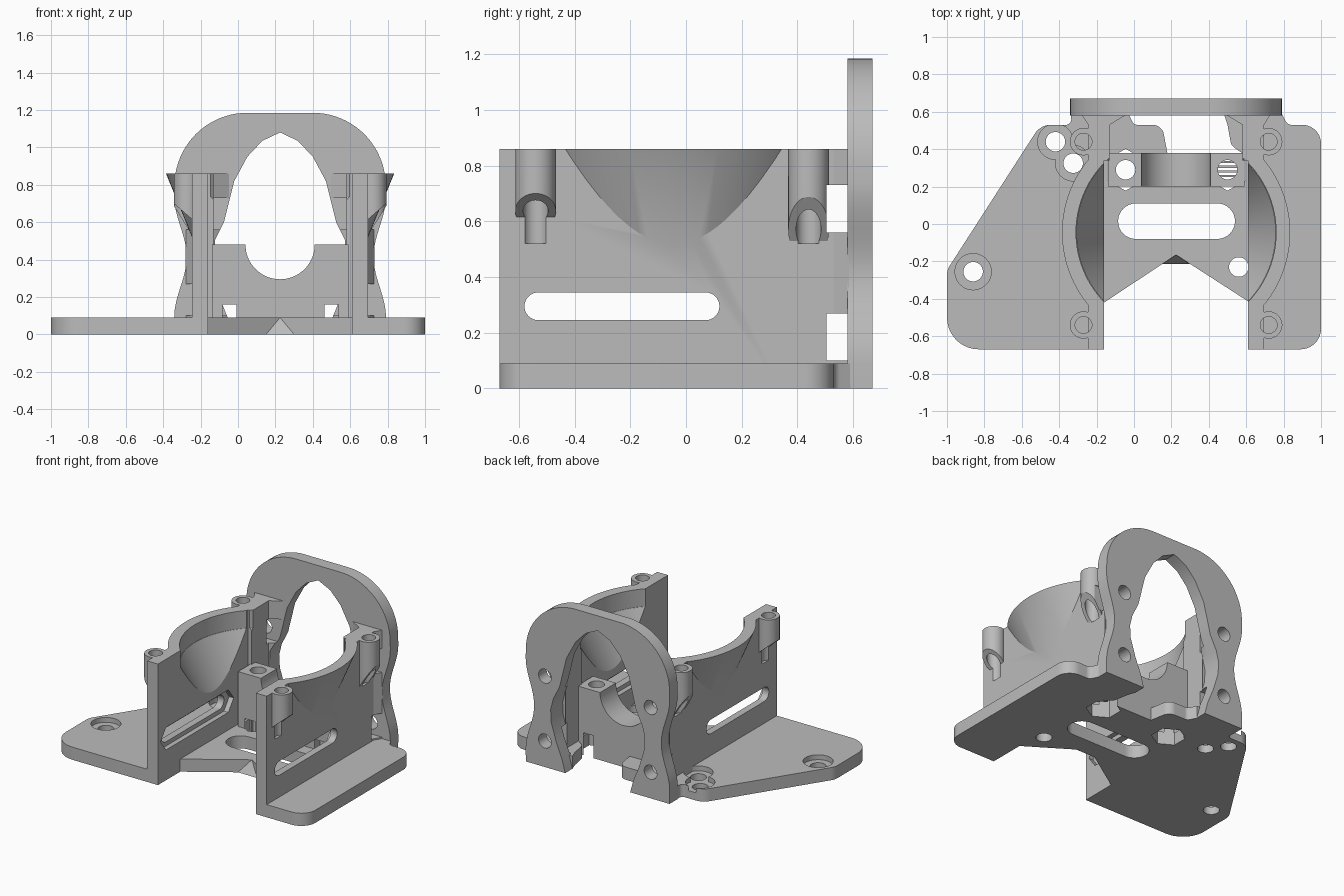
import bpy, bmesh, math
from mathutils import Vector

cube = bpy.data.objects.get("Cube")
if cube:
    bpy.data.objects.remove(cube)

grey = bpy.data.materials.new("plain grey")
grey.use_nodes = True
COLOUR = (0.5, 0.5, 0.5, 1)
grey.diffuse_color = COLOUR
grey.node_tree.nodes["Principled BSDF"].inputs["Base Color"].default_value = COLOUR
MID = 0.225          # symmetry plane of the housing
BORE_Y = -0.045      # centre of the round bore
AXES = {"x": lambda u, v, w: (w, u, v),
        "y": lambda u, v, w: (u, w, v),
        "z": lambda u, v, w: (u, v, w)}


def finish(name, bm):
    bmesh.ops.recalc_face_normals(bm, faces=bm.faces)
    mesh = bpy.data.meshes.new(name)
    bm.to_mesh(mesh)
    bm.free()
    mesh.materials.append(grey)
    ob = bpy.data.objects.new(name, mesh)
    bpy.context.collection.objects.link(ob)
    return ob


def prism(name, pts, axis, a, b):
    bm = bmesh.new()
    face = bm.faces.new([bm.verts.new(AXES[axis](u, v, a)) for u, v in pts])
    ext = bmesh.ops.extrude_face_region(bm, geom=[face])
    move = Vector(AXES[axis](0, 0, b - a))
    bmesh.ops.translate(bm, vec=move, verts=[g for g in ext["geom"] if isinstance(g, bmesh.types.BMVert)])
    return finish(name, bm)


def box(name, x, y, z):
    return prism(name, [(x[0], y[0]), (x[1], y[0]), (x[1], y[1]), (x[0], y[1])], "z", *z)


def circle(u, v, r, n=40, turn=0.0):
    return [(u + r * math.cos(turn + math.tau * i / n), v + r * math.sin(turn + math.tau * i / n)) for i in range(n)]


def cone(name, r1, r2, z1, z2):
    bm = bmesh.new()
    bmesh.ops.create_cone(bm, cap_ends=True, segments=96, radius1=r1, radius2=r2, depth=z2 - z1)
    bmesh.ops.translate(bm, vec=(MID, BORE_Y, (z1 + z2) / 2), verts=bm.verts)
    return finish(name, bm)


def slot(u1, u2, v, r):
    out = []
    for u, start in ((u2, -math.pi / 2), (u1, math.pi / 2)):
        out += [(u + r * math.cos(start + math.pi * i / 16), v + r * math.sin(start + math.pi * i / 16)) for i in range(17)]
    return out


def rounded(corners):
    """Polygon whose corners (x, y, radius) are filleted."""
    out = []
    for i, (x, y, r) in enumerate(corners):
        p = Vector((x, y))
        if not r:
            out.append((x, y))
            continue
        a = (Vector(corners[i - 1][:2]) - p).normalized()
        b = (Vector(corners[(i + 1) % len(corners)][:2]) - p).normalized()
        half = a.angle(b) / 2
        c = p + (a + b).normalized() * r / math.sin(half)
        s, e = p + a * r / math.tan(half) - c, p + b * r / math.tan(half) - c
        sweep = s.angle(e)
        for k in range(11):
            t = k / 10
            q = c + (s * math.sin((1 - t) * sweep) + e * math.sin(t * sweep)) / math.sin(sweep)
            out.append((q.x, q.y))
    return out


def combine(ob, other, op="DIFFERENCE"):
    mod = ob.modifiers.new("join", "BOOLEAN")
    mod.operation, mod.object, mod.solver = op, other, "EXACT"
    mesh = bpy.data.meshes.new_from_object(ob.evaluated_get(bpy.context.evaluated_depsgraph_get()))
    ob.modifiers.clear()
    ob.data = mesh
    bpy.data.objects.remove(other)


def both(pts):
    """Mirror a half outline to make a closed symmetric one."""
    return pts + [(2 * MID - x, z) for x, z in reversed(pts) if abs(x - MID) > 1e-4]


def mirrored(ob, name):
    bm = bmesh.new()
    bm.from_mesh(ob.data)
    for v in bm.verts:
        v.co.x = 2 * MID - v.co.x
    return finish(name, bm)


# opening that runs through the back plate and the flares in front of it
opening = both([(-0.03, -0.1), (-0.03, 0), (-0.055, 0.09), (-0.1, 0.2), (-0.14, 0.33), (-0.145, 0.42), (-0.125, 0.5),
                (-0.075, 0.6), (-0.05, 0.7), (-0.02, 0.82), (0.05, 0.95), (0.13, 1.035), (MID, 1.08)])

# base plate
base = prism("base_plate", rounded([
    (-0.16, -0.67, 0), (-0.16, -0.42, 0), (MID, -0.165, 0), (0.62, -0.42, 0), (0.62, -0.67, 0),
    (1, -0.67, 0.11), (1, 0.53, 0.1), (0.82, 0.53, 0.04), (0.79, 0.59, 0), (0.48, 0.59, 0), (0.5, 0.53, 0),
    (0.52, 0.42, 0.05), (0.59, 0.37, 0), (0.18, 0.37, 0), (0.15, 0.53, 0.06), (0, 0.53, 0.03), (-0.03, 0.59, 0),
    (-0.34, 0.59, 0), (-0.33, 0.53, 0.03), (-0.5, 0.53, 0.1), (-1, -0.246, 0.1), (-1, -0.67, 0.17)]), "z", 0, 0.09)
combine(base, prism("cut", slot(0.01, 0.445, 0.015, 0.095), "z", -0.1, 0.2))
for x, y, sink in ((-0.86, -0.255, 0.097), (-0.42, 0.44, 0.095), (-0.325, 0.325, 0.095), (0.56, -0.23, 0)):
    combine(base, prism("cut", circle(x, y, 0.052), "z", -0.1, 0.2))
    if sink:
        combine(base, prism("cut", circle(x, y, sink), "z", 0.055, 0.2))

# small sloped gusset in the front notch
bm = bmesh.new()
a, b, c, d = [bm.verts.new(p) for p in ((MID, -0.165, 0.09), (0.15, -0.215, 0), (0.3, -0.215, 0), (MID, -0.16, 0))]
for tri in ((a, b, c), (a, c, d), (a, d, b), (b, d, c)):
    bm.faces.new(tri)
gusset = finish("notch_gusset", bm)

# bridge block with a round saddle
block = box("bridge_block", (-0.14, 0.59), (0.2, 0.38), (0.0, 0.48))
combine(block, prism("cut", circle(MID, 0.48, 0.185, 64), "y", 0, 0.6))
for x in (-0.045, 0.5):
    combine(block, prism("cut", circle(x, 0.29, 0.052), "z", -0.1, 0.6))
    for part in (block, base):
        combine(part, prism("cut", circle(x, 0.29, 0.112, 6, math.pi / 2), "z", -0.1, 0.16))
slats = [box("support_slat_%d" % i, (0.44, 0.56), (0.25 + 0.025 * i, 0.262 + 0.025 * i), (0.16, 0.165)) for i in range(4)]

# side wall with its bulge, rear pillar and screw bosses
wall = box("right_wall", (-0.245, -0.16), (-0.67, 0.53), (0, 0.86))
bulge = cone("bulge", 0.44, 0.61, 0.445, 0.86)
combine(bulge, box("clip", (-0.6, -0.2), (-0.6, 0.6), (0, 1)), "INTERSECT")
combine(wall, bulge, "UNION")
pillar = prism("pillar", [(-0.245, 0.34), (-0.13, 0.34), (-0.13, 0.53), (-0.04, 0.585), (-0.28, 0.585), (-0.245, 0.53)],
               "z", 0, 0.86)
combine(pillar, prism("cut", opening, "y", 0.535, 0.7))
combine(wall, pillar, "UNION")
for y, low in ((-0.54, 0.615), (0.44, 0.53)):
    boss = prism("boss", circle(-0.27, y, 0.073), "z", 0.45, 0.86)
    combine(boss, prism("cut", [(-0.225, 0.4), (-0.225, low - 0.02), (-0.245, low), (-0.36, 0.715), (-0.36, 0.4)],
                        "y", y - 0.2, y + 0.2))
    combine(wall, boss, "UNION")
    combine(wall, prism("cut", circle(-0.27, y, 0.045), "z", 0.52, 1))
combine(wall, cone("cut", 0.37, 0.535, 0.4, 0.74))
combine(wall, cone("cut", 0.535, 0.535, 0.735, 1))
combine(wall, prism("cut", slot(-0.53, 0.07, 0.295, 0.05), "x", -0.5, 0))
recess = [(-0.64, 0.295), (-0.58, 0.215), (0.12, 0.215), (0.18, 0.295), (0.12, 0.375), (-0.58, 0.375)]
combine(wall, prism("cut", recess, "x", -0.195, 0))
for z in ((0.1, 0.27), (0.56, 0.73)):
    combine(wall, box("cut", (-0.6, 0.1), (0.505, 0.6), z))
left_wall = mirrored(wall, "left_wall")

# back plate with waisted sides and four screw holes
half = [(-0.34, 0)]
half += [(-0.308 - 0.033 * math.cos(math.tau * i / 28), 0.09 + 0.65 * i / 28) for i in range(29)]
half += [(0.05 - 0.39 * math.cos(t * math.pi / 40), 0.795 + 0.39 * math.sin(t * math.pi / 40)) for t in range(21)]
plate = prism("back_plate", both(half), "y", 0.58, 0.67)
combine(plate, prism("cut", opening, "y", 0.5, 0.8))
for x in (-0.19, 2 * MID + 0.19):
    for z in (0.185, 0.645):
        combine(plate, prism("cut", circle(x, z, 0.05), "y", 0.5, 0.8))

# smooth the round surfaces, keep edges sharp
bpy.ops.object.select_all(action="DESELECT")
for ob in (base, block, wall, left_wall, plate):
    ob.select_set(True)
bpy.context.view_layer.objects.active = base
bpy.ops.object.shade_smooth_by_angle(angle=math.radians(25))
